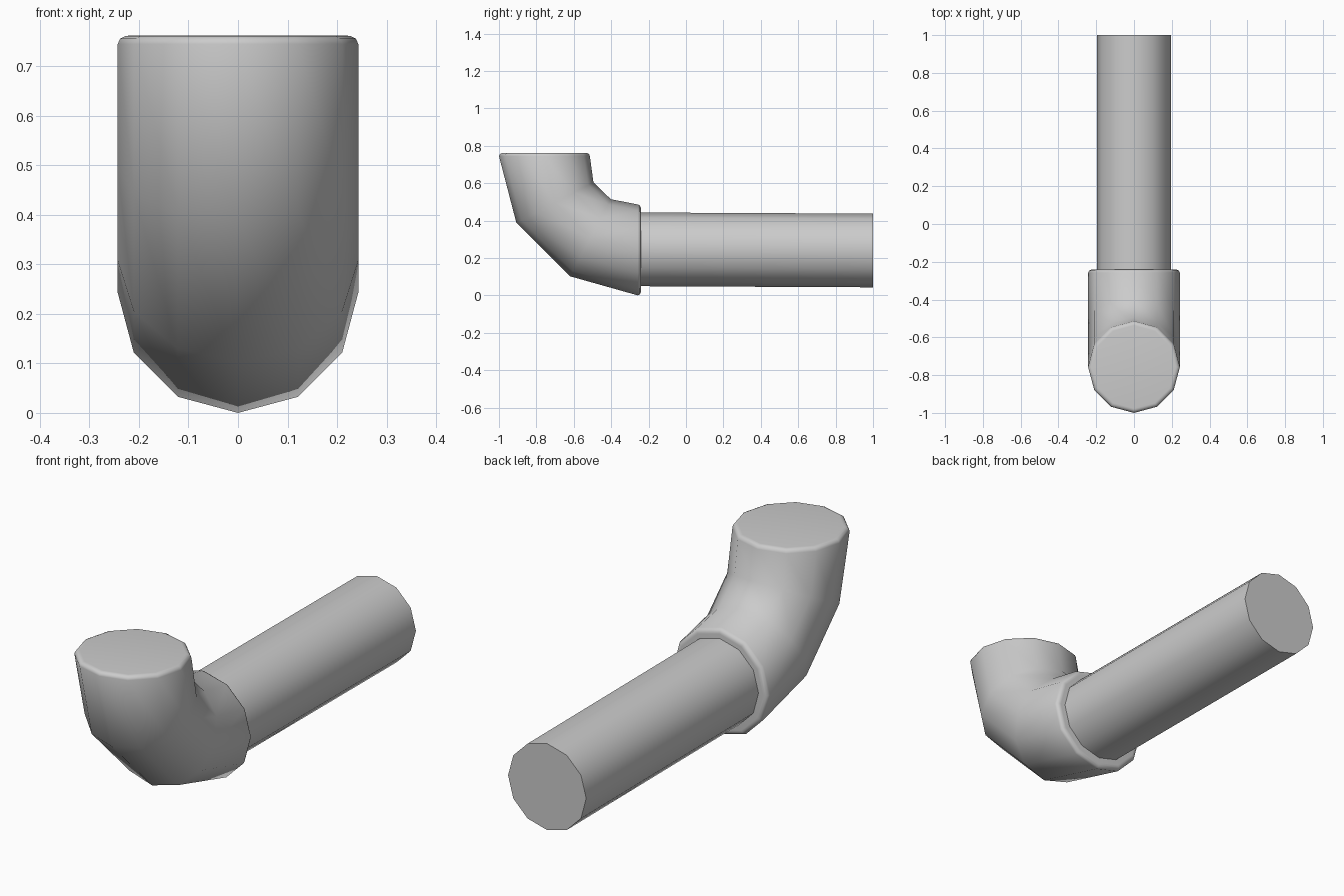
import bpy, bmesh, math

if "Cube" in bpy.data.objects:
    bpy.data.objects.remove(bpy.data.objects["Cube"])

SIDES = 12


def ring(bm, outer, inner, half_width):
    """12-sided loop whose outer and inner points (y, z) lie on the x = 0 plane."""
    loop = []
    for i in range(SIDES):
        a = 2 * math.pi * i / SIDES
        t = (1 - math.cos(a)) / 2
        loop.append(bm.verts.new((half_width * math.sin(a),
                                  outer[0] + (inner[0] - outer[0]) * t,
                                  outer[1] + (inner[1] - outer[1]) * t)))
    return loop


def tube(name, sections):
    """Closed tube lofted through a list of (outer, inner, half_width)."""
    bm = bmesh.new()
    loops = [ring(bm, *s) for s in sections]
    for a, b in zip(loops, loops[1:]):
        for i in range(SIDES):
            j = (i + 1) % SIDES
            bm.faces.new((a[i], a[j], b[j], b[i]))
    bm.faces.new(loops[0])
    bm.faces.new(loops[-1])
    bmesh.ops.recalc_face_normals(bm, faces=bm.faces)
    mesh = bpy.data.meshes.new(name)
    bm.to_mesh(mesh)
    bm.free()
    obj = bpy.data.objects.new(name, mesh)
    bpy.context.collection.objects.link(obj)
    bpy.ops.object.select_all(action='DESELECT')
    obj.select_set(True)
    bpy.context.view_layer.objects.active = obj
    bpy.ops.object.shade_smooth_by_angle(angle=math.radians(50))
    return obj


def top_ring(z, r):
    return ((-0.757 - r, z), (-0.757 + r, z), r)


def side_ring(y, r, z=0.243):
    return ((y, z - r), (y, z + r), r)


# Elbow: rounded upper rim, two mitred bends, rounded collar around the pipe
rim = [(0.0, 0.243), (0.011, 0.238), (0.016, 0.228), (0.017, 0.22)]
elbow = [top_ring(0.745 + d, r) for d, r in reversed(rim)]
elbow += [((-0.907, 0.388), (-0.495, 0.604), 0.243),
          ((-0.62, 0.102), (-0.402, 0.514), 0.243)]
elbow += [side_ring(-0.258 + d, r) for d, r in rim]
tube("elbow", elbow)

# Straight pipe, dropping very slightly towards its free end
tube("pipe", [side_ring(-0.26, 0.197, 0.246), side_ring(1.0, 0.197, 0.24)])
